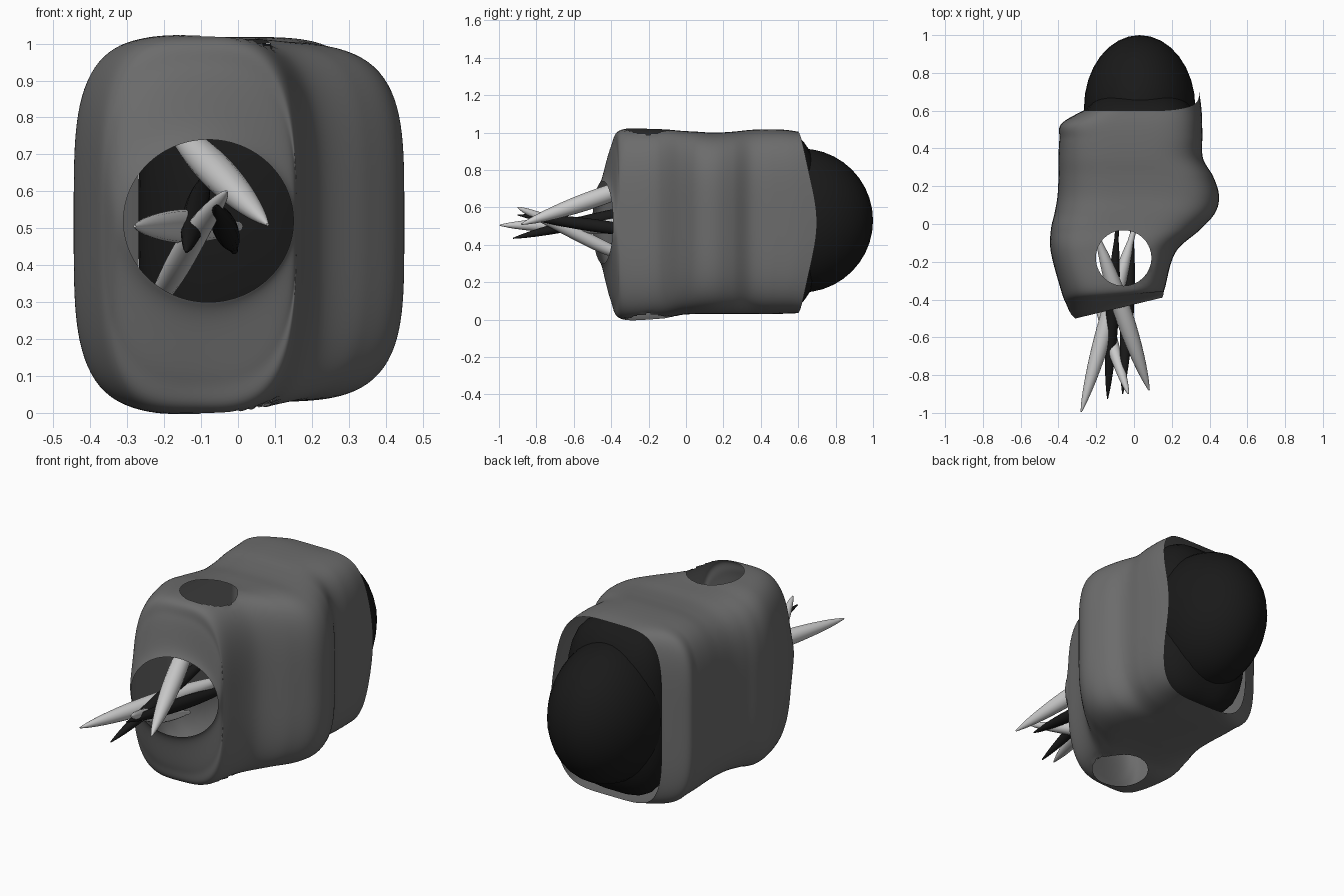
import bpy, bmesh, math
from mathutils import Vector

if "Cube" in bpy.data.objects:
    bpy.data.objects.remove(bpy.data.objects["Cube"])


def material(name, v):
    m = bpy.data.materials.new(name)
    m.diffuse_color = (v, v, v, 1)
    m.use_nodes = True
    m.node_tree.nodes["Principled BSDF"].inputs["Base Color"].default_value = m.diffuse_color
    return m


SHELL = material("shell_grey", 0.15)
DARK = material("dark", 0.01)
LIGHT = material("pale", 0.6)


def finish(bm, name, mat):
    bmesh.ops.recalc_face_normals(bm, faces=bm.faces)
    me = bpy.data.meshes.new(name)
    bm.to_mesh(me)
    bm.free()
    ob = bpy.data.objects.new(name, me)
    bpy.context.collection.objects.link(ob)
    me.materials.append(mat)
    bpy.ops.object.select_all(action='DESELECT')
    ob.select_set(True)
    bpy.context.view_layer.objects.active = ob
    bpy.ops.object.shade_smooth_by_angle(angle=math.radians(40))
    return ob


def catmull(p, i, t):
    a, b, c, d = [p[min(max(i + k, 0), len(p) - 1)] for k in (-1, 0, 1, 2)]
    return [0.5 * (2 * y + (z - x) * t + (2 * x - 5 * y + 4 * z - w) * t * t
                   + (3 * y - x - 3 * z + w) * t ** 3)
            for x, y, z, w in zip(a, b, c, d)]


# Shell sections: y, left, right, bottom, top, squareness, tilt, rear flare
SECTIONS = [
    (-0.445, -0.31, 0.15, 0.300, 0.740, 2.0, 0.24, 0),
    (-0.425, -0.335, 0.155, 0.250, 0.790, 2.1, 0.20, 0),
    (-0.390, -0.36, 0.158, 0.090, 0.935, 2.8, 0.12, 0),
    (-0.345, -0.385, 0.165, 0.004, 1.015, 3.4, 0.04, 0),
    (-0.15, -0.440, 0.22, 0.003, 1.020, 3.8, 0, 0),
    (-0.03, -0.44, 0.35, 0.025, 1.010, 4.0, 0, 0),
    (0.06, -0.42, 0.43, 0.030, 1.005, 4.0, 0, 0),
    (0.15, -0.405, 0.45, 0.030, 1.000, 4.0, 0, 0),
    (0.25, -0.40, 0.42, 0.030, 1.005, 4.0, 0, 0),
    (0.35, -0.40, 0.365, 0.030, 1.015, 4.0, 0, 0),
    (0.45, -0.395, 0.362, 0.030, 1.018, 4.2, 0, 0.03),
    (0.53, -0.385, 0.358, 0.032, 1.015, 4.4, 0, 0.07),
    (0.60, -0.27, 0.345, 0.035, 1.005, 4.4, 0, 0.10),
]


def build_shell():
    bm = bmesh.new()
    n, sub = 160, 9
    last = len(SECTIONS) - 1
    rows = []
    for k in range(last * sub + 1):
        i = min(k // sub, last - 1)
        y, xl, xr, zl, zh, e, tilt, flare = catmull(SECTIONS, i, k / sub - i)
        cx, cz, a, b = (xl + xr) / 2, (zl + zh) / 2, (xr - xl) / 2, (zh - zl) / 2
        row = []
        for j in range(n):
            c, s = math.cos(math.tau * j / n), math.sin(math.tau * j / n)
            r = (abs(c) ** e + abs(s) ** e) ** (-1 / e)
            dx = a * r * c
            row.append(bm.verts.new((cx + dx, y + tilt * dx + flare * max(c, 0) ** 4,
                                     cz + b * r * s)))
        rows.append(row)
    for p, q in zip(rows, rows[1:]):
        for j in range(n):
            bm.faces.new((p[j], p[(j + 1) % n], q[(j + 1) % n], q[j]))
    # Round openings in the top and bottom
    hx, hy, hr = -0.055, -0.18, 0.147

    def dist(co):
        return math.hypot(co.x - hx, co.y - hy)

    gone = [f for f in bm.faces
            if dist(f.calc_center_median()) < hr
            and abs(f.calc_center_median().z - 0.51) > 0.35]
    bmesh.ops.delete(bm, geom=gone, context='FACES')
    for v in bm.verts:
        d = dist(v.co)
        if v.is_boundary and 0.08 < d < 0.2 and abs(v.co.z - 0.51) > 0.35:
            v.co.x = hx + (v.co.x - hx) * hr / d
            v.co.y = hy + (v.co.y - hy) * hr / d
    finish(bm, "body_shell", SHELL)


def ball(name, centre, radii, cut_y=None, square=2):
    bm = bmesh.new()
    bmesh.ops.create_uvsphere(bm, u_segments=32, v_segments=20, radius=1)
    for v in bm.verts:
        # squareness pushes the upright cross-section towards a rounded square
        x, y, z = v.co
        h = math.hypot(x, z)
        if h > 1e-6:
            k = h / (abs(x) ** square + abs(z) ** square) ** (1 / square)
            x, z = x * k, z * k
        v.co = Vector([c + r * q for c, r, q in zip(centre, radii, (x, y, z))])
    if cut_y is not None:
        bmesh.ops.bisect_plane(bm, geom=bm.verts[:] + bm.edges[:] + bm.faces[:],
                               plane_co=(0, cut_y, 0), plane_no=(0, -1, 0),
                               clear_outer=True)
    finish(bm, name, DARK)


def spike(name, path, width, mat):
    # Tapered spindle along a path from tip to base
    bm = bmesh.new()
    pts = [Vector(p) for p in path]
    axis = (pts[-1] - pts[0]).normalized()
    u = axis.cross(Vector((0, 0, 1))).normalized()
    w = axis.cross(u)
    n, steps = 16, 20
    rows = []
    for k in range(steps + 1):
        t = (k / steps) ** 1.3
        f = t * (len(pts) - 1)
        i = min(int(f), len(pts) - 2)
        c = Vector(catmull(pts, i, f - i)) if len(pts) > 2 else pts[0].lerp(pts[1], t)
        r = width * max(0.08, math.sin(math.pi * min(t, 0.95)) ** 0.65)
        rows.append([bm.verts.new(c + r * (u * math.cos(math.tau * j / n)
                                           + w * math.sin(math.tau * j / n)))
                     for j in range(n)])
    for p, q in zip(rows, rows[1:]):
        for j in range(n):
            bm.faces.new((p[j], p[(j + 1) % n], q[(j + 1) % n], q[j]))
    bm.faces.new(rows[0])
    bm.faces.new(rows[-1])
    finish(bm, name, mat)


build_shell()

# Dark rear bulb and the collar that fills the shell opening
ball("rear_dome", (0.03, 0.615, 0.53), (0.295, 0.385, 0.385), 0.6)
ball("dome_collar", (0.03, 0.54, 0.525), (0.30, 0.20, 0.475), None, 3.2)

# Spikes coming out of the front opening
spike("pale_spike_left", [(-0.28, -0.995, 0.505), (0.0, -0.03, 0.505)], 0.046, LIGHT)
spike("pale_spike_upper", [(0.08, -0.88, 0.51), (-0.20, -0.05, 0.80)], 0.048, LIGHT)
spike("pale_spike_lower", [(-0.03, -0.90, 0.60), (-0.105, -0.67, 0.50),
                           (-0.18, -0.40, 0.37), (-0.25, -0.08, 0.25)], 0.036, LIGHT)
spike("dark_spike_left", [(-0.14, -0.925, 0.435), (-0.09, -0.03, 0.64)], 0.034, DARK)
spike("dark_spike_right", [(-0.06, -0.90, 0.56), (-0.01, -0.03, 0.44)], 0.034, DARK)
